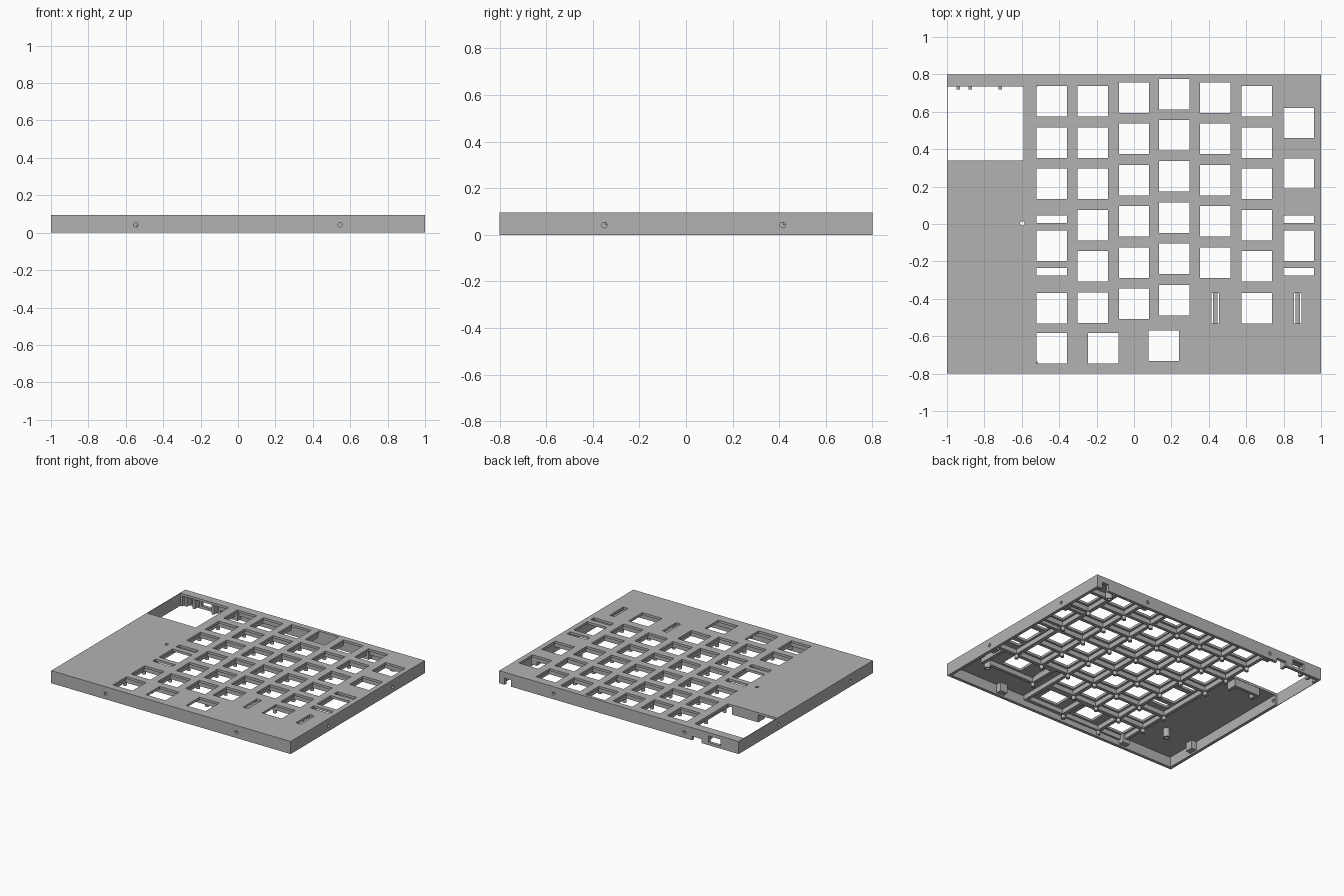
import bpy, bmesh, math
from mathutils import Matrix, Vector

if "Cube" in bpy.data.objects:
    bpy.data.objects.remove(bpy.data.objects["Cube"])

grey = bpy.data.materials.new("mid grey")
grey.diffuse_color = (0.45, 0.45, 0.45, 1)
grey.use_nodes = True
grey.node_tree.nodes["Principled BSDF"].inputs["Base Color"].default_value = (0.45, 0.45, 0.45, 1)

W, D, H = 1.0, 0.8, 0.095      # half width, half depth, height
WALL, UNDER = 0.023, 0.077     # wall thickness, underside of the plate
U = 0.2205                     # one key pitch
KEY = 0.0815                   # half of a key opening


def box(bm, x0, x1, y0, y1, z0, z1):
    size = Matrix.Diagonal((x1 - x0, y1 - y0, z1 - z0, 1))
    mid = Vector(((x0 + x1) / 2, (y0 + y1) / 2, (z0 + z1) / 2))
    bmesh.ops.create_cube(bm, size=1, matrix=Matrix.Translation(mid) @ size)


def rod(bm, centre, radius, length, turn=Matrix(), sides=16):
    bmesh.ops.create_cone(bm, cap_ends=True, segments=sides, radius1=radius, radius2=radius,
                          depth=length, matrix=Matrix.Translation(centre) @ turn)


def finish(name, bm):
    mesh = bpy.data.meshes.new(name)
    bm.to_mesh(mesh)
    bm.free()
    mesh.materials.append(grey)
    ob = bpy.data.objects.new(name, mesh)
    bpy.context.scene.collection.objects.link(ob)
    return ob


def cut(ob, bm):
    cutter = finish("cutter", bm)
    cutter.hide_render = True
    mod = ob.modifiers.new("cut", "BOOLEAN")
    mod.operation, mod.solver, mod.object = "DIFFERENCE", "EXACT", cutter
    graph = bpy.context.evaluated_depsgraph_get()
    mesh = bpy.data.meshes.new_from_object(ob.evaluated_get(graph))
    ob.modifiers.clear()
    ob.data = mesh
    bpy.data.objects.remove(cutter)


# Key cells: x, y, width and depth in key pitches
keys = []
for x, top, count in [(-0.44, 0.655, 3), (-0.22, 0.655, 6), (0, 0.675, 6),
                      (0.215, 0.695, 6), (0.435, 0.675, 5), (0.655, 0.655, 5)]:
    keys += [(x, top - i * U, 1, 1) for i in range(count)]
keys += [(-0.44, -0.115, 1, 2), (-0.44, -0.45, 1, 1), (-0.44, -0.665, 1, 1),
         (-0.165, -0.665, 1.5, 1), (0.16, -0.65, 1.5, 1), (0.655, -0.45, 2, 1),
         (0.88, 0.54, 1, 1), (0.88, 0.27, 1, 1), (0.88, -0.115, 1, 2)]

# Case shell, hollow from below
bm = bmesh.new()
box(bm, -W, W, -D, D, 0, H)
case = finish("case_shell", bm)
bm = bmesh.new()
box(bm, WALL - W, W - WALL, WALL - D, D - WALL, -0.1, UNDER)
cut(case, bm)

# Plate openings: keys, slots beside the double keys, display window, reset hole
bm = bmesh.new()
for x, y, w, d in keys:
    box(bm, x - KEY, x + KEY, y - KEY, y + KEY, 0.05, 0.2)
    for s in (-1, 1):
        if d == 2:
            box(bm, x - KEY, x + KEY, y + s * 0.14 - 0.02, y + s * 0.14 + 0.02, 0.05, 0.2)
        if w == 2:
            box(bm, x + s * U - 0.02, x + s * U + 0.02, y - KEY, y + KEY, 0.05, 0.2)
box(bm, -0.996, -0.59, 0.34, 0.735, -0.1, 0.2)
rod(bm, (-0.597, 0.003, 0.1), 0.012, 0.1)
cut(case, bm)

# Wall openings: side screws, connector port and notches in the back wall
screws = [(x, s * D, "y") for x in (-0.547, 0.547) for s in (-1, 1)]
screws += [(W, -0.35, "x"), (W, 0.415, "x"), (-W, 0.32, "x"), (-W, -0.53, "x")]
bm = bmesh.new()
for x, y, axis in screws:
    turn = Matrix.Rotation(math.pi / 2, 4, "X" if axis == "y" else "Y")
    rod(bm, (x, y, 0.042), 0.012, 0.07, turn)
box(bm, -0.85, -0.75, 0.76, 0.9, 0.02, 0.07)
box(bm, -0.69, -0.61, 0.76, 0.9, -0.1, 0.03)
box(bm, 0.9, 0.955, 0.76, 0.9, -0.1, 0.05)
cut(case, bm)

# Screw bosses inside the walls
bm = bmesh.new()
for x, y, axis in screws:
    if axis == "y":
        s = math.copysign(1, y)
        a, b = sorted((s * 0.735, s * 0.78))
        box(bm, x - 0.03, x + 0.03, a, b, 0.012, 0.08)
    elif y != 0.32:
        s = math.copysign(1, x)
        a, b = sorted((s * 0.935, s * 0.98))
        box(bm, a, b, y - 0.03, y + 0.03, 0.012, 0.08)
finish("screw_bosses", bm)

# Stiffening ribs along the border of every key cell
bm = bmesh.new()
R = 0.0125
for x, y, w, d in keys:
    hw, hd = w * U / 2, d * U / 2
    x0, x1 = x - hw - R, min(x + hw + R, W - 0.01)
    y0, y1 = y - hd - R, min(y + hd + R, D - 0.01)
    for s in (-1, 1):
        bx, by = x + s * hw, y + s * hd
        if bx < W - 0.02:
            box(bm, bx - R, bx + R, y0, y1, 0.042, 0.08)
        if by < D - 0.02:
            box(bm, x0, x1, by - R, by + R, 0.042, 0.08)
finish("cell_ribs", bm)

# Small support posts at the cell corners
bm = bmesh.new()
for x, y, w, d in keys:
    rod(bm, (x - w * U / 2, y - d * U / 2, 0.045), 0.014, 0.06, sides=12)
finish("support_posts", bm)

# Larger standoffs
bm = bmesh.new()
for x, y in [(-0.71, -0.5), (0.84, -0.56), (0.81, 0.7)]:
    rod(bm, (x, y, 0.045), 0.024, 0.07)
standoffs = finish("standoffs", bm)
bm = bmesh.new()
for x, y in [(-0.71, -0.5), (0.84, -0.56), (0.81, 0.7)]:
    rod(bm, (x, y, 0.02), 0.012, 0.06)
cut(standoffs, bm)

# Board brackets around the display window
bm = bmesh.new()
box(bm, -0.84, -0.62, 0.315, 0.338, 0.02, 0.08)
box(bm, -0.84, -0.815, 0.26, 0.33, 0.02, 0.08)
box(bm, -0.645, -0.62, 0.26, 0.33, 0.02, 0.08)
for x in (-0.95, -0.885, -0.725):
    box(bm, x, x + 0.02, 0.72, 0.785, 0.015, 0.08)
finish("board_brackets", bm)
